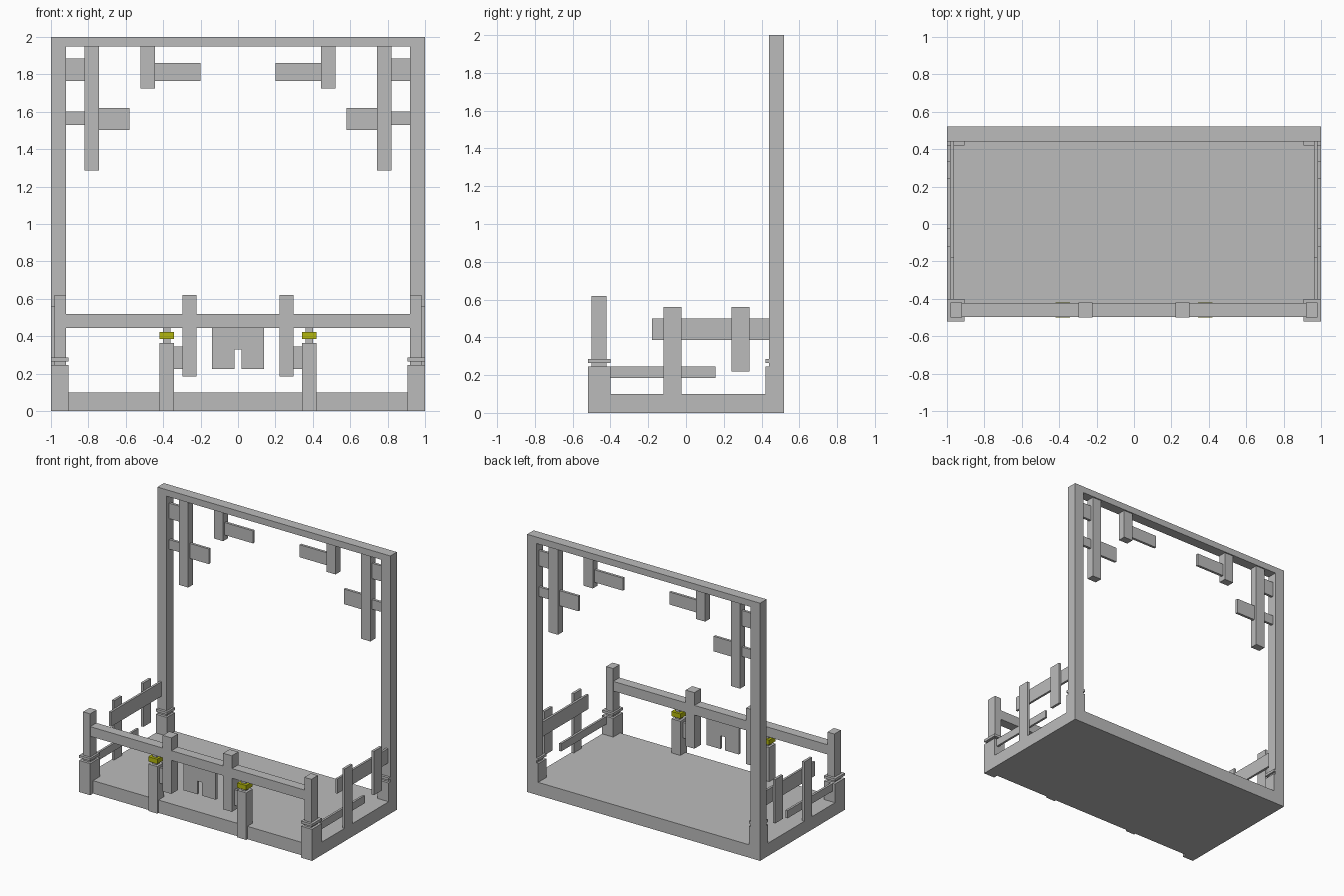
import bpy
import bmesh

old = bpy.data.objects.get("Cube")
if old:
    bpy.data.objects.remove(old, do_unlink=True)


def material(name, colour):
    m = bpy.data.materials.new(name)
    m.use_nodes = True
    m.diffuse_color = colour
    bsdf = next(n for n in m.node_tree.nodes if n.type == 'BSDF_PRINCIPLED')
    bsdf.inputs["Base Color"].default_value = colour
    bsdf.inputs["Roughness"].default_value = 0.8
    return m


GREY = material("grey", (0.5, 0.5, 0.5, 1))
YELLOW = material("yellow", (0.45, 0.47, 0.004, 1))


def add_object(name, bm, mat):
    bmesh.ops.recalc_face_normals(bm, faces=bm.faces)
    mesh = bpy.data.meshes.new(name)
    bm.to_mesh(mesh)
    bm.free()
    mesh.materials.append(mat)
    ob = bpy.data.objects.new(name, mesh)
    bpy.context.scene.collection.objects.link(ob)
    return ob


def box(name, x, y, z, mat=GREY):
    """Box from (min, max) ranges along each axis."""
    bm = bmesh.new()
    bmesh.ops.create_cube(bm, size=1)
    for v in bm.verts:
        v.co = [(r[0] + r[1]) / 2 + c * (r[1] - r[0]) for c, r in zip(v.co, (x, y, z))]
    return add_object(name, bm, mat)


def pair(name, x, y, z, mat=GREY):
    """The same box on the left (+x) and right (-x)."""
    box("left_" + name, x, y, z, mat)
    box("right_" + name, (-x[1], -x[0]), y, z, mat)


def prism(name, outline, y, mat=GREY):
    """Extrude an x-z outline through the y range."""
    bm = bmesh.new()
    face = bm.faces.new([bm.verts.new((px, y[0], pz)) for px, pz in outline])
    ext = bmesh.ops.extrude_face_region(bm, geom=[face])
    verts = [g for g in ext["geom"] if isinstance(g, bmesh.types.BMVert)]
    bmesh.ops.translate(bm, vec=(0, y[1] - y[0], 0), verts=verts)
    return add_object(name, bm, mat)


# Base slab
box("base", (-1, 1), (-0.485, 0.52), (0, 0.1))

# Tall back frame: one arch
prism("back_frame", [(-1, 0), (-1, 2), (1, 2), (1, 0), (0.92, 0),
                     (0.92, 1.95), (-0.92, 1.95), (-0.92, 0)], (0.44, 0.52))

# Corner feet and the collars above them
for place, y in (("front", (-0.52, -0.4)), ("back", (0.42, 0.52))):
    pair(place + "_foot", (0.905, 1), y, (0, 0.245))
    pair(place + "_collar", (0.905, 1), y, (0.265, 0.285))

# Front fence
FRONT = (-0.5, -0.42)
PLATE = (-0.47, -0.45)
pair("front_corner_post", (0.92, 0.98), FRONT, (0.24, 0.62))
box("front_rail", (-0.95, 0.95), (-0.498, -0.422), (0.445, 0.52))
pair("fence_post", (0.222, 0.297), FRONT, (0.185, 0.62))
pair("short_post", (0.343, 0.42), FRONT, (0, 0.365))
pair("short_post_neck", (0.362, 0.4), (-0.48, -0.44), (0.36, 0.45))
pair("lamp_block", (0.343, 0.42), FRONT, (0.385, 0.422), YELLOW)
pair("fence_link", (0.29, 0.35), PLATE, (0.225, 0.345))

# Hanging board with a notch in its lower edge
prism("notched_board", [(-0.138, 0.225), (-0.138, 0.45), (0.138, 0.45), (0.138, 0.225),
                        (0.02, 0.225), (0.02, 0.328), (-0.02, 0.328), (-0.02, 0.225)], PLATE)

# Side fences
pair("side_front_upright", (0.98, 1), (-0.12, -0.025), (0.05, 0.56))
pair("side_back_upright", (0.98, 1), (0.24, 0.335), (0.22, 0.56))
pair("side_upper_rail", (0.963, 0.98), (-0.18, 0.445), (0.387, 0.5))
pair("side_lower_rail", (0.963, 0.98), (-0.41, 0.155), (0.185, 0.245))

# Trim hanging in the upper corners of the frame
HANG = (0.45, 0.51)
BOARD = (0.47, 0.49)
pair("long_hanger", (0.743, 0.822), HANG, (1.285, 1.96))
pair("short_hanger", (0.443, 0.522), HANG, (1.725, 1.96))
pair("upper_brace", (0.81, 0.93), BOARD, (1.765, 1.885))
pair("lower_brace", (0.81, 0.93), BOARD, (1.528, 1.602))
pair("lower_board", (0.58, 0.75), BOARD, (1.503, 1.62))
pair("upper_board", (0.2, 0.45), BOARD, (1.765, 1.862))
